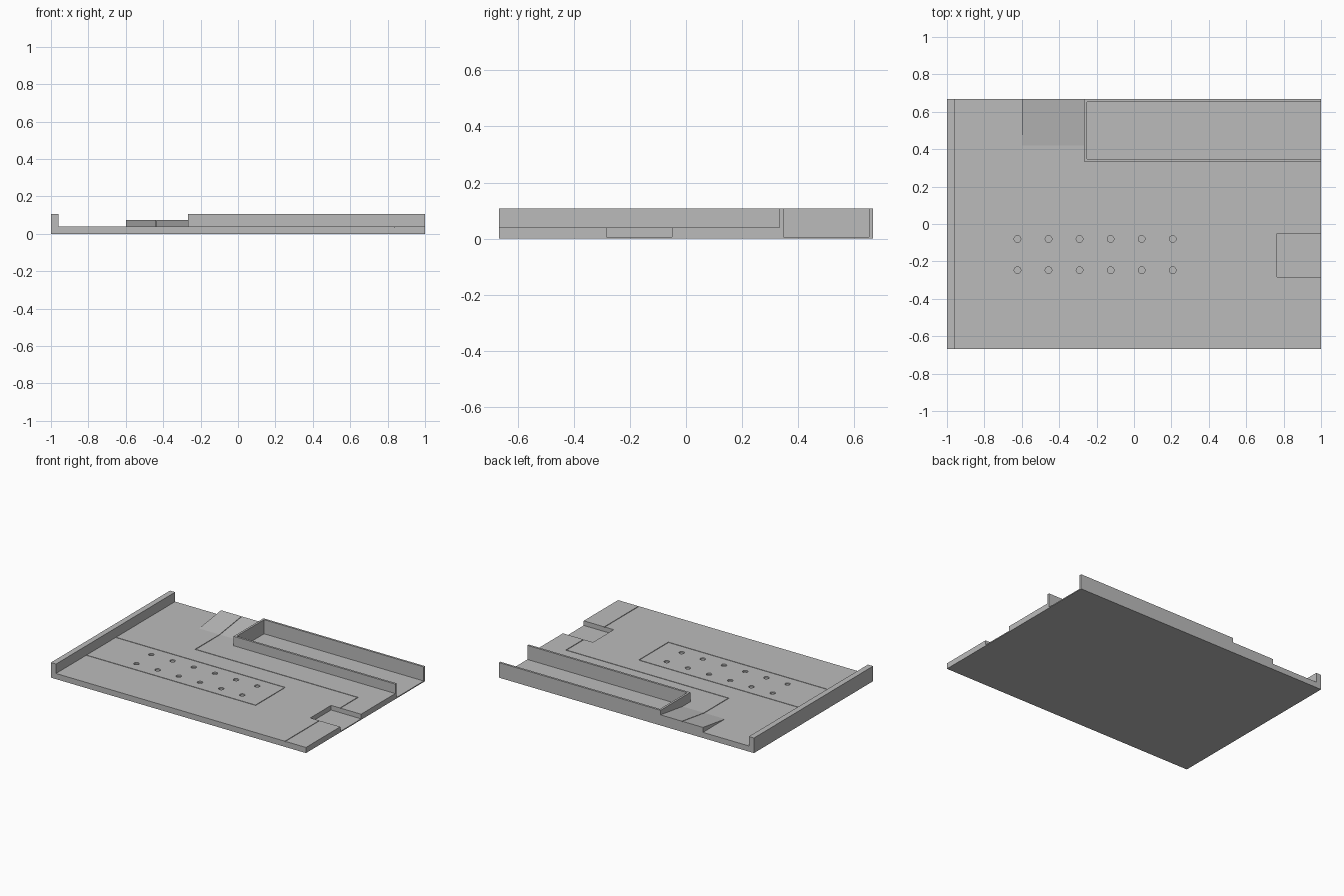
import bpy
import bmesh
from mathutils import Matrix, Vector

default = bpy.data.objects.get("Cube")
if default:
    bpy.data.objects.remove(default, do_unlink=True)

grey = bpy.data.materials.new("plain_grey")
grey.use_nodes = True
colour = (0.5, 0.5, 0.5, 1)
grey.diffuse_color = colour
grey.node_tree.nodes["Principled BSDF"].inputs["Base Color"].default_value = colour

BACK = 0.667      # half depth of the deck
TOP = 0.04        # deck surface
RIM = 0.107       # top of the raised walls
POCKET = 0.007    # floor of the deep pockets
GROOVE = 0.005    # groove width
CUT = 0.004       # groove depth
WALL = 0.015      # tray wall thickness


def add_box(bm, x0, x1, y0, y1, z0, z1):
    centre = Vector(((x0 + x1) / 2, (y0 + y1) / 2, (z0 + z1) / 2))
    size = Matrix.Diagonal((x1 - x0, y1 - y0, z1 - z0, 1))
    bmesh.ops.create_cube(bm, size=1, matrix=Matrix.Translation(centre) @ size)


def finish(bm, name):
    bmesh.ops.recalc_face_normals(bm, faces=bm.faces)
    mesh = bpy.data.meshes.new(name)
    bm.to_mesh(mesh)
    bm.free()
    obj = bpy.data.objects.new(name, mesh)
    bpy.context.collection.objects.link(obj)
    mesh.materials.append(grey)
    return obj


def box(name, *bounds):
    bm = bmesh.new()
    add_box(bm, *bounds)
    return finish(bm, name)


def prism(name, outline, axis, start, length):
    """Extrude a closed outline of 3D points along an axis."""
    bm = bmesh.new()
    offset = axis * start
    face = bm.faces.new([bm.verts.new(Vector(p) + offset) for p in outline])
    swept = bmesh.ops.extrude_face_region(bm, geom=[face])["geom"]
    moved = [v for v in swept if isinstance(v, bmesh.types.BMVert)]
    bmesh.ops.translate(bm, vec=axis * length, verts=moved)
    return finish(bm, name)


def carve(target, cutter):
    mod = target.modifiers.new("carve", "BOOLEAN")
    mod.operation = "DIFFERENCE"
    mod.solver = "EXACT"
    mod.use_self = True
    mod.object = cutter
    bpy.context.view_layer.objects.active = target
    bpy.ops.object.modifier_apply(modifier=mod.name)
    bpy.data.objects.remove(cutter, do_unlink=True)


# Deck
deck = box("deck", -1, 1, -BACK, BACK, 0, TOP)

# Deep pockets: tray floor and edge notch, both open on the side
tray_left, tray_front = -0.267, 0.333
bm = bmesh.new()
add_box(bm, tray_left + WALL, 1.1, tray_front + WALL, BACK - WALL, POCKET, 0.2)
add_box(bm, 0.765, 1.1, -0.283, -0.05, POCKET, 0.2)
carve(deck, finish(bm, "pocket_cutter"))

# Thin grooves on the deck surface
paths = [
    [(-0.437, 0.7), (-0.437, 0.147), (0.837, 0.147), (0.837, -0.7)],
    [(-0.97, 0.003), (0.367, 0.003), (0.367, -0.327), (-0.97, -0.327)],
]
bm = bmesh.new()
h = GROOVE / 2
for path in paths:
    for (ax, ay), (bx, by) in zip(path, path[1:]):
        add_box(bm, min(ax, bx) - h, max(ax, bx) + h,
                min(ay, by) - h, max(ay, by) + h, TOP - CUT, 0.2)
carve(deck, finish(bm, "groove_cutter"))

# Two rows of shallow round sockets
bm = bmesh.new()
for col in range(6):
    for y in (-0.08, -0.247):
        spot = Matrix.Translation((-0.623 + col * 0.166, y, TOP))
        bmesh.ops.create_cone(bm, cap_ends=True, segments=24, radius1=0.018,
                              radius2=0.018, depth=0.02, matrix=spot)
carve(deck, finish(bm, "socket_cutter"))

# Side wall along the right edge
box("right_wall", -1, -0.96, -BACK, BACK, TOP, RIM)

# Three-sided tray wall, open on the left side
inner = tray_left + WALL
prism("tray_wall",
      [(1, tray_front, 0), (1, tray_front + WALL, 0),
       (inner, tray_front + WALL, 0), (inner, BACK - WALL, 0),
       (1, BACK - WALL, 0), (1, BACK, 0),
       (tray_left, BACK, 0), (tray_left, tray_front, 0)],
      Vector((0, 0, 1)), TOP, RIM - TOP)

# Back ramp, split by the groove that climbs it
ramp_right, gap = -0.6, -0.437
spans = {
    "ramp_right": (ramp_right, gap - h, TOP),
    "ramp_groove_floor": (gap - h, gap + h, TOP - CUT),
    "ramp_left": (gap + h, tray_left, TOP),
}
for name, (x0, x1, z) in spans.items():
    prism(name, [(0, 0.42, z), (0, BACK, z), (0, BACK, z + 0.035)],
          Vector((1, 0, 0)), x0, x1 - x0)
